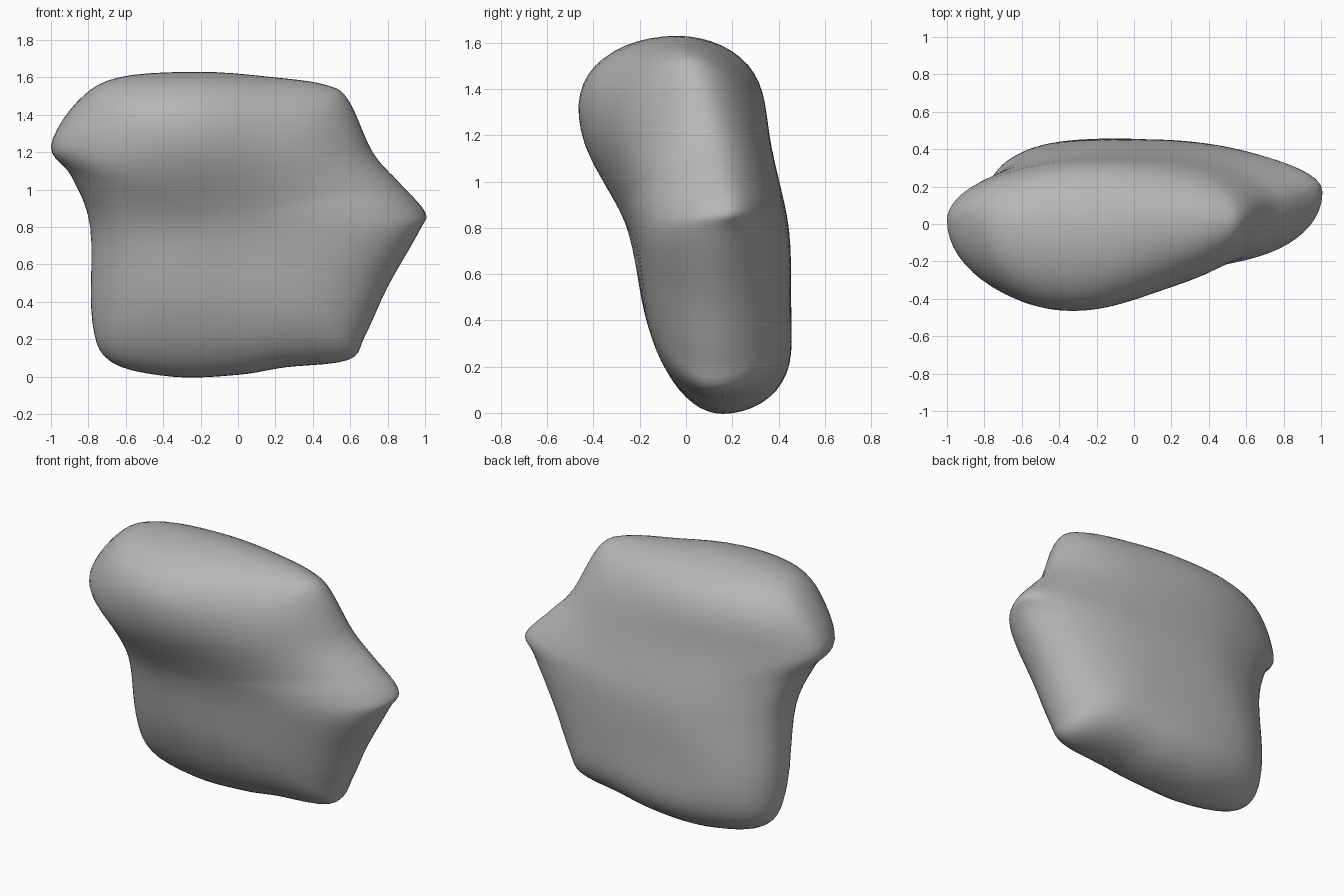
import bpy, bmesh, math
from mathutils import Vector

if "Cube" in bpy.data.objects:
    bpy.data.objects.remove(bpy.data.objects["Cube"], do_unlink=True)

# Rim of the boulder, clockwise from the left point (x, y, z)
RIM = [Vector(p) for p in (
    (-1, .02, 1.23), (-.86, .03, 1.47), (-.64, -.03, 1.6), (-.2, -.04, 1.63),
    (.2, 0, 1.6), (.47, .01, 1.56), (.59, .03, 1.48), (.72, .1, 1.2),
    (.86, .14, 1.04), (1, .18, .88), (.97, .12, .78), (.8, .12, .48),
    (.68, .12, .22), (.59, .12, .09), (.25, .14, .05), (0, .15, .01),
    (-.35, .16, 0), (-.68, .16, .08), (-.78, .15, .3), (-.79, .13, .8),
    (-.89, .07, 1.07))]

# Depth of the two broad faces: rows rise in z, columns run along x
FRONT = [(-.14, -.14, -.12, -.1), (-.2, -.19, -.17, -.15), (-.29, -.26, -.23, -.23),
         (-.48, -.46, -.33, -.25), (-.6, -.57, -.36, -.2)]
BACK = [(.52, .56, .56, .53), (.47, .47, .47, .48), (.39, .44, .44, .43),
        (.34, .37, .36, .34), (.43, .42, .34, .24)]
CENTRE = Vector((-.05, 0, .85))
RINGS, STEPS = 20, 5


def spline(a, b, c, d, t):
    """Smooth curve from b to c."""
    return b + (c - a) * (t / 2) + (a * 2 - b * 5 + c * 4 - d) * (t * t / 2) \
        + (b * 3 - a - c * 3 + d) * (t ** 3 / 2)


def sample(values, u):
    """Smooth lookup in an evenly spaced row, held at its ends."""
    last = len(values) - 1
    u = min(max(u, 0), last)
    i = min(int(u), last - 1)
    return spline(*[values[min(max(i + k, 0), last)] for k in (-1, 0, 1, 2)], u - i)


def depth(grid, x, z):
    return sample([sample(row, (x + .8) / .55) for row in grid], z / .4)


def softened(loop, reach):
    """Average each point of a closed loop with its neighbours."""
    n = len(loop)
    return [sum((loop[(i + k) % n] for k in range(-reach, reach + 1)), Vector())
            / (2 * reach + 1) for i in range(n)]


def bluntness(way, grid):
    """The ends taper to a wedge, but the lower right of the front stays blunt."""
    blunt = 4 - 1.1 * way.x ** 2
    if grid is FRONT:
        blunt += 3.2 * max(way.x, 0) * max(.2 - way.z, 0)
    return blunt


def make_boulder():
    n = len(RIM)
    outline = [spline(RIM[i - 1], RIM[i], RIM[(i + 1) % n], RIM[(i + 2) % n], s / STEPS)
               for i in range(n) for s in range(STEPS)]
    core = softened(softened(outline, 5), 5)
    bm = bmesh.new()
    rim = [bm.verts.new(p) for p in outline]
    # Dome each side from the shared rim toward its broad face
    for grid in (FRONT, BACK):
        outer = rim
        for k in range(RINGS - 1, 0, -1):
            t = math.sin(math.pi / 2 * k / RINGS)
            inner = []
            for p, soft in zip(outline, core):
                edge = soft.lerp(p, t ** 4)
                q = CENTRE.lerp(edge, t)
                way = (soft - CENTRE).normalized()
                swell = math.sqrt(1 - t ** bluntness(way, grid))
                q.y = edge.y + (depth(grid, q.x, q.z) - edge.y) * swell
                inner.append(bm.verts.new(q))
            for i, v in enumerate(outer):
                j = (i + 1) % len(outer)
                bm.faces.new((v, outer[j], inner[j], inner[i]))
            outer = inner
        tip = bm.verts.new((CENTRE.x, depth(grid, CENTRE.x, CENTRE.z), CENTRE.z))
        for i, v in enumerate(outer):
            bm.faces.new((v, outer[(i + 1) % len(outer)], tip))
    bmesh.ops.recalc_face_normals(bm, faces=bm.faces)
    mesh = bpy.data.meshes.new("boulder")
    bm.to_mesh(mesh)
    bm.free()
    obj = bpy.data.objects.new("boulder", mesh)
    bpy.context.collection.objects.link(obj)
    return obj


# Stone colour
stone = bpy.data.materials.new("stone grey")
stone.use_nodes = True
colour = (.47, .47, .47, 1)
stone.diffuse_color = colour
stone.node_tree.nodes["Principled BSDF"].inputs["Base Color"].default_value = colour

boulder = make_boulder()
boulder.data.materials.append(stone)
bpy.context.view_layer.objects.active = boulder
boulder.select_set(True)
bpy.ops.object.shade_smooth_by_angle(angle=math.radians(40))
